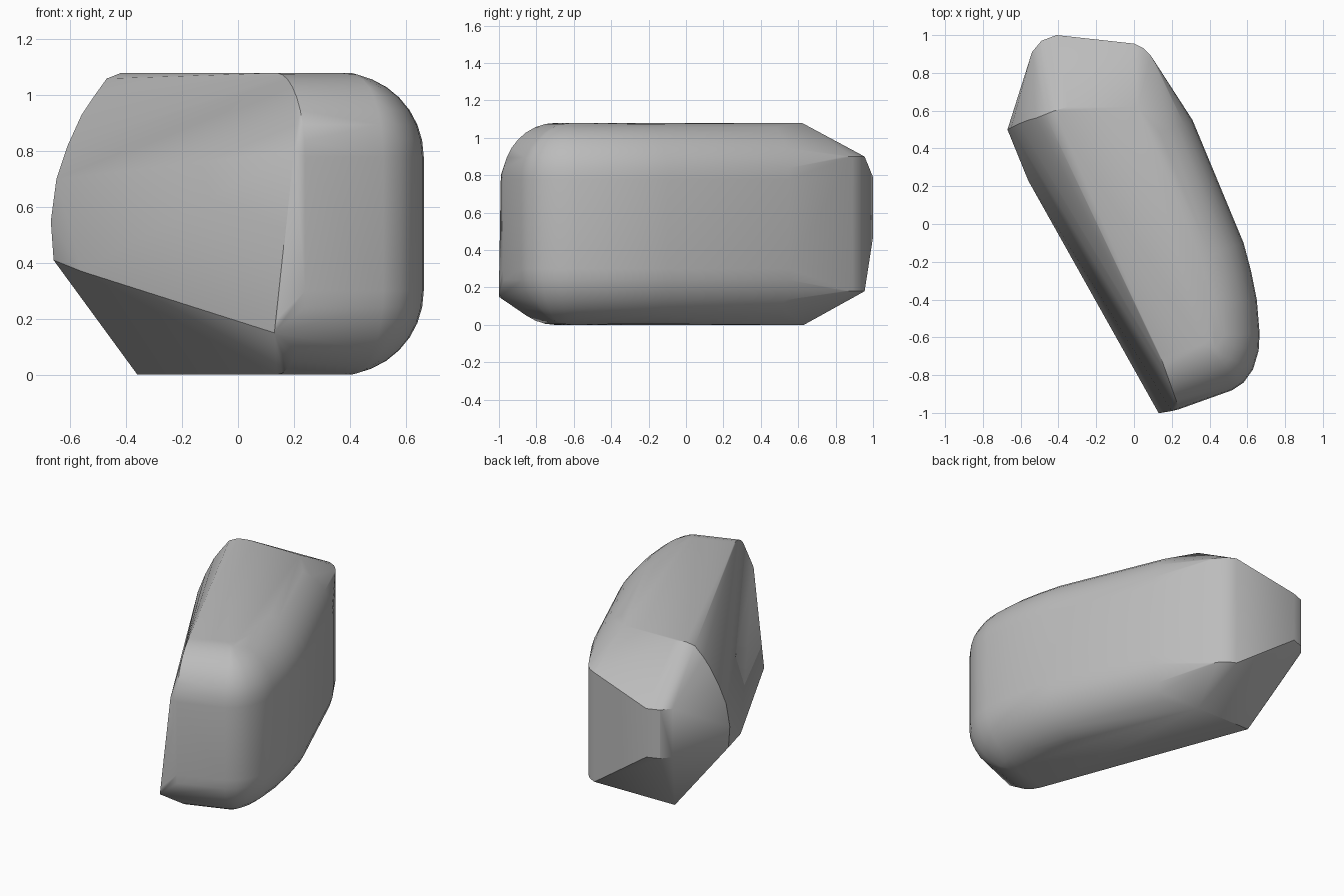
import bpy
import bmesh
from math import sin, cos, pi
from mathutils import Vector

cube = bpy.data.objects.get("Cube")
if cube:
    bpy.data.objects.remove(cube, do_unlink=True)

HEIGHT = 1.08
ROUND = 0.3
STEPS = 8

stone = bpy.data.materials.new("grey_stone")
stone.use_nodes = True
stone.diffuse_color = (0.5, 0.5, 0.5, 1)
stone.node_tree.nodes["Principled BSDF"].inputs["Base Color"].default_value = (0.5, 0.5, 0.5, 1)

# Plan outline of the rounded flank, from the front end to the back
flank = [Vector(p) for p in (
    (0.24, -0.98), (0.52, -0.88), (0.58, -0.84), (0.63, -0.77), (0.66, -0.67),
    (0.665, -0.58), (0.65, -0.4), (0.62, -0.25), (0.58, -0.1), (0.52, 0.04), (0.31, 0.55))]

# Corners of the broken side, the tapered back end and the undercut
corners = [
    (0.14, -1.0, 0.2), (0.13, -1.0, 0.15), (0.2, -0.99, 0.8),
    (-0.35, 0.62, HEIGHT), (-0.42, 0.6, HEIGHT), (-0.47, 0.58, 1.06),
    (-0.52, 0.56, 0.99), (-0.56, 0.55, 0.93), (-0.61, 0.53, 0.82), (-0.65, 0.51, 0.7),
    (-0.67, 0.5, 0.55), (-0.66, 0.5, 0.41), (-0.56, 0.23, 0.37),
    (-0.36, 0.63, 0.0), (0.03, 0.63, 0.0), (0.02, 0.62, HEIGHT),
    (-0.41, 1.0, 0.79), (-0.41, 1.0, 0.47), (-0.49, 0.97, 0.79), (-0.49, 0.97, 0.47),
    (-0.54, 0.91, 0.79), (-0.54, 0.91, 0.47)]

# Vertical back corner, softly rounded
for x, y in ((0.12, 0.84), (0.09, 0.89), (0.05, 0.93), (0.0, 0.955)):
    corners += [(x, y, 0.18), (x, y, 0.9)]

bm = bmesh.new()
for co in corners:
    bm.verts.new(co)

# Quarter-round shoulders along the top and bottom of the flank
for i, p in enumerate(flank):
    along = flank[min(i + 1, len(flank) - 1)] - flank[max(i - 1, 0)]
    inward = Vector((-along.y, along.x)).normalized()
    for k in range(STEPS + 1):
        t = pi / 2 * k / STEPS
        q = p + inward * ROUND * (1 - cos(t))
        drop = ROUND * (1 - sin(t))
        bm.verts.new((q.x, q.y, drop))
        bm.verts.new((q.x, q.y, HEIGHT - drop))

# Wrap the points in one solid skin
hull = bmesh.ops.convex_hull(bm, input=bm.verts[:])
spare = {g for g in hull["geom_interior"] + hull["geom_unused"] if isinstance(g, bmesh.types.BMVert)}
bmesh.ops.delete(bm, geom=list(spare), context="VERTS")
bmesh.ops.dissolve_limit(bm, angle_limit=0.02, verts=bm.verts[:], edges=bm.edges[:])
bmesh.ops.recalc_face_normals(bm, faces=bm.faces[:])

mesh = bpy.data.meshes.new("stone_block")
bm.to_mesh(mesh)
bm.free()
mesh.materials.append(stone)
block = bpy.data.objects.new("stone_block", mesh)
bpy.context.collection.objects.link(block)
bpy.context.view_layer.objects.active = block
block.select_set(True)
bpy.ops.object.shade_smooth_by_angle(angle=0.5)
